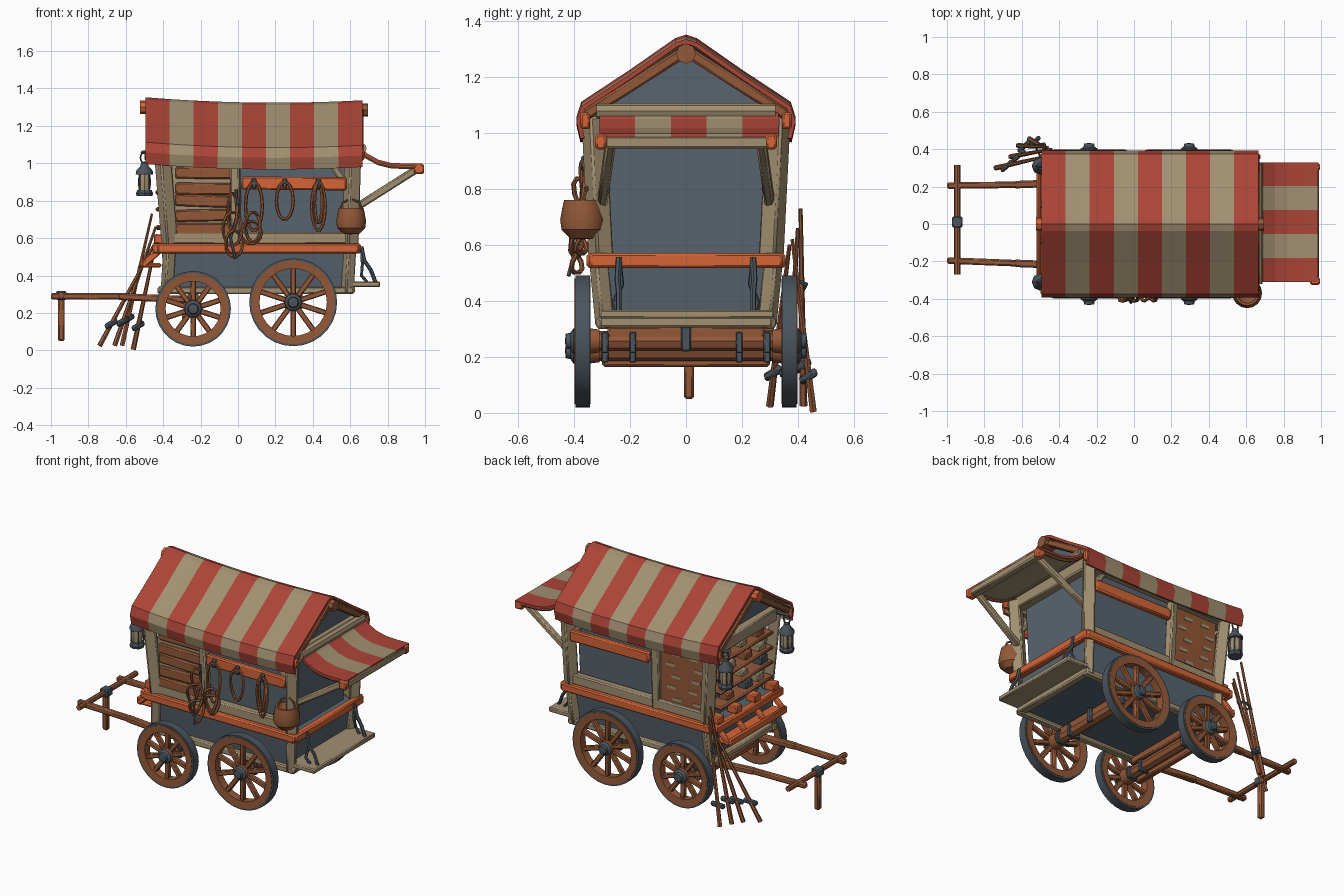
import bpy, bmesh, math, random
from mathutils import Vector, Matrix

if "Cube" in bpy.data.objects:
    bpy.data.objects.remove(bpy.data.objects["Cube"])
random.seed(4)

def material(name, rgb):
    m = bpy.data.materials.new(name)
    m.diffuse_color = (*rgb, 1)
    m.use_nodes = True
    m.node_tree.nodes["Principled BSDF"].inputs["Base Color"].default_value = m.diffuse_color
    return m

RED = material("red_cloth", (0.41, 0.058, 0.038))
BEIGE = material("beige_timber", (0.36, 0.28, 0.165))
WOOD = material("brown_wood", (0.29, 0.098, 0.04))
ORANGE = material("orange_wood", (0.66, 0.13, 0.038))
SLATE = material("slate_panel", (0.10, 0.13, 0.16))
METAL = material("dark_metal", (0.07, 0.09, 0.11))

def finish(name, bm, mats, bevel=0):
    bmesh.ops.recalc_face_normals(bm, faces=bm.faces)
    me = bpy.data.meshes.new(name)
    bm.to_mesh(me)
    bm.free()
    for m in mats if isinstance(mats, (list, tuple)) else [mats]:
        me.materials.append(m)
    ob = bpy.data.objects.new(name, me)
    bpy.context.collection.objects.link(ob)
    if bevel:
        b = ob.modifiers.new("bevel", "BEVEL")
        b.width, b.segments = bevel, 1
    return ob

def prism(name, low, high, mat, bevel=0.006):
    """Solid between two rectangles, each (x0, x1, y0, y1, z)."""
    bm = bmesh.new()
    rings = [[bm.verts.new(p) for p in ((a, c, z), (b, c, z), (b, d, z), (a, d, z))] for a, b, c, d, z in (low, high)]
    bm.faces.new(rings[0])
    bm.faces.new(rings[1])
    for i in range(4):
        j = (i + 1) % 4
        bm.faces.new((rings[0][i], rings[0][j], rings[1][j], rings[1][i]))
    return finish(name, bm, mat, bevel)

def box(name, x0, x1, y0, y1, z0, z1, mat, bevel=0.006):
    return prism(name, (x0, x1, y0, y1, z0), (x0, x1, y0, y1, z1), mat, bevel)

def along(p, q):
    p, q = Vector(p), Vector(q)
    d = q - p
    return Matrix.Translation(p) @ d.to_track_quat('Z', 'Y').to_matrix().to_4x4(), d.length

def beam(name, p, q, w, h, mat, bevel=0.008):
    M, n = along(p, q)
    ob = prism(name, (-w/2, w/2, -h/2, h/2, 0), (-w/2, w/2, -h/2, h/2, n), mat, bevel)
    ob.data.transform(M)
    return ob

def lathe(name, prof, M, mat, n=14, closed=False):
    bm = bmesh.new()
    rings = [[bm.verts.new((max(r, 1e-4)*math.cos(2*math.pi*i/n), max(r, 1e-4)*math.sin(2*math.pi*i/n), z))
              for i in range(n)] for r, z in prof]
    for k in range(len(rings) if closed else len(rings) - 1):
        a, b = rings[k], rings[(k + 1) % len(rings)]
        for i in range(n):
            j = (i + 1) % n
            bm.faces.new((a[i], a[j], b[j], b[i]))
    bm.transform(M)
    return finish(name, bm, mat)

def rod(name, p, q, r, mat, r2=None, n=8):
    M, length = along(p, q)
    return lathe(name, [(0, 0), (r, 0), (r2 or r, length), (0, length)], M, mat, n)

def tube(name, pts, r, mat, cyclic=False):
    cu = bpy.data.curves.new(name, "CURVE")
    cu.dimensions = "3D"
    cu.bevel_depth, cu.bevel_resolution = r, 1
    cu.use_fill_caps = True
    sp = cu.splines.new("POLY")
    sp.points.add(len(pts) - 1)
    for s, p in zip(sp.points, pts):
        s.co = (*p, 1)
    sp.use_cyclic_u = cyclic
    tmp = bpy.data.objects.new(name + "_path", cu)
    me = bpy.data.meshes.new_from_object(tmp)
    bpy.data.objects.remove(tmp)
    me.materials.clear()
    me.materials.append(mat)
    bpy.context.collection.objects.link(bpy.data.objects.new(name, me))

def sheet(name, nu, nv, f, rule, thick):
    """Striped cloth with a plain underside; rule(i, j) picks the material index."""
    bm = bmesh.new()
    g = [[bm.verts.new(f(i, j)) for j in range(nv + 1)] for i in range(nu + 1)]
    for i in range(nu):
        for j in range(nv):
            bm.faces.new((g[i][j], g[i+1][j], g[i+1][j+1], g[i][j+1])).material_index = rule(i, j)
    ob = finish(name, bm, [RED, BEIGE, BEIGE, BEIGE])
    if sum(p.normal.z for p in ob.data.polygons) < 0:
        ob.data.flip_normals()
    s = ob.modifiers.new("thickness", "SOLIDIFY")
    s.thickness, s.offset, s.material_offset = thick, 0, 2
    return ob

# Striped roof with sagging ridge and hanging eaves
half = [(0.37, 0.99), (0.384, 1.05), (0.368, 1.10), (0.2, 1.21), (0.035, 1.325)]
prof = [(-y, z) for y, z in half] + [(0, 1.337)] + half[::-1]
def roof_point(i, j):
    t = i / 9 - 1
    y, z = prof[j]
    return (0.085 + 0.58*t, y, z - 0.02*(1 - t*t) - 0.008*t)
sheet("roof_cloth", 18, 10, roof_point, lambda i, j: (i // 2) % 2, 0.016)
for x in (-0.525, 0.61):
    rod("ridge_pole_end", (x, 0, 1.30 if x < 0 else 1.285), (x + 0.085, 0, 1.30 if x < 0 else 1.285), 0.036, ORANGE if x < 0 else WOOD)
for x in (-0.47, 0.645):
    for s in (-1, 1):
        beam("rafter", (x, 0, 1.295), (x, s*0.36, 1.065), 0.05, 0.04, WOOD)
        beam("eave_end", (x - 0.03, s*0.36, 1.045), (x + 0.03, s*0.36, 1.045), 0.035, 0.06, ORANGE)

# Rear striped awning, its roll, bar and struts
slope = [(0.645, 1.085), (0.69, 1.045), (0.75, 1.012), (0.82, 0.995), (0.9, 0.992), (0.985, 0.992)]
sheet("awning_cloth", 5, 5, lambda i, j: (slope[i][0], -0.31 + 0.128*j, slope[i][1]), lambda i, j: j % 2, 0.014)
rod("awning_roll", (0.66, -0.32, 1.08), (0.66, 0.32, 1.08), 0.028, BEIGE)
beam("awning_bar", (0.965, -0.29, 0.968), (0.965, 0.31, 0.968), 0.05, 0.045, BEIGE)
for s in (-1, 1):
    beam("awning_bar_end", (0.968, s*0.285, 0.97), (0.968, s*0.325, 0.97), 0.055, 0.055, ORANGE)
    beam("awning_strut", (0.95, s*0.27, 0.965), (0.61, s*0.30, 0.75), 0.035, 0.04, BEIGE)
    tube("awning_edge", [(x, s*0.305 + 0.01, z - 0.014) for x, z in slope], 0.01, WOOD)

# Body: lower hull, inner core, gable
prism("lower_hull", (-0.39, 0.58, -0.285, 0.285, 0.32), (-0.41, 0.61, -0.315, 0.315, 0.55), SLATE)
prism("upper_core", (-0.33, 0.565, -0.27, 0.27, 0.54), (-0.35, 0.58, -0.285, 0.285, 1.07), SLATE)
bm = bmesh.new()
ends = [[bm.verts.new((x, y, z)) for y, z in ((-0.33, 1.04), (0.33, 1.04), (0.33, 1.085), (0, 1.28), (-0.33, 1.085))]
        for x in (-0.37, 0.59)]
bm.faces.new(ends[0])
bm.faces.new(ends[1])
for i in range(5):
    bm.faces.new((ends[0][i], ends[0][(i+1) % 5], ends[1][(i+1) % 5], ends[1][i]))
finish("gable_block", bm, SLATE)

# Beige frame, orange belt rail, bars
for s in (-1, 1):
    beam("floor_beam", (-0.43, s*0.295, 0.32), (0.62, s*0.295, 0.32), 0.05, 0.04, BEIGE)
    beam("window_sill", (-0.38, s*0.305, 0.60), (0.61, s*0.305, 0.60), 0.05, 0.065, BEIGE)
    beam("top_plate", (-0.42, s*0.325, 1.02), (0.63, s*0.325, 1.02), 0.05, 0.06, BEIGE)
    beam("belt_rail", (-0.43, s*0.335, 0.545), (0.645, s*0.335, 0.545), 0.04, 0.052, ORANGE)
    beam("hanging_bar", (0.02, s*0.34, 0.895), (0.58, s*0.34, 0.89), 0.035, 0.07, ORANGE)
    for k, (x0, x1) in enumerate(((-0.365, -0.405), (-0.01, -0.015), (0.6, 0.615))):
        w = 0.05 if k == 1 else 0.07
        beam("post_upper", (x0, s*0.305, 0.56), (x1, s*0.33, 1.06), w, w, BEIGE)
        if k != 1:
            beam("post_lower", (x0 - 0.015, s*0.29, 0.31), (x0, s*0.315, 0.57), 0.055, 0.055, BEIGE)
    beam("post_brace", (0.6, s*0.31, 0.85), (0.5, s*0.315, 1.0), 0.035, 0.035, BEIGE)
for x in (-0.40, 0.60):
    beam("end_floor_beam", (x, -0.31, 0.325), (x, 0.31, 0.325), 0.05, 0.04, BEIGE)
    beam("end_top_plate", (x, -0.33, 1.04), (x, 0.33, 1.04), 0.06, 0.08, BEIGE)
for x in (-0.435, 0.635):
    beam("end_belt_rail", (x, -0.345, 0.545), (x, 0.345, 0.545), 0.045, 0.052, ORANGE)

# Plank-covered side bays: rough boards in front, patched panel behind
for s in (-1, 1):
    box("bay_panel", -0.36, -0.03, min(s*0.27, s*0.308), max(s*0.27, s*0.308), 0.61, 1.0, BEIGE if s < 0 else WOOD)
for k in range(5):
    z = 0.655 + 0.072*k
    beam("bay_plank", (-0.335, -0.316, z + random.uniform(-.01, .01)), (-0.035, -0.316, z + random.uniform(-.01, .01)), 0.025, 0.064, WOOD)
    for x in (-0.29, -0.13):
        x += random.uniform(-.03, .03)
        box("bay_patch", x - 0.03, x + 0.03, 0.307, 0.311, z - 0.01, z + 0.01, BEIGE, 0)

# Shelves, goods and sloping tray at the drawbar end
for k in range(4):
    z = 0.66 + 0.095*k
    beam("end_shelf", (-0.385, -0.27, z), (-0.385, 0.27, z + random.uniform(-.015, .015)), 0.11, 0.022, WOOD)
    for y in (-0.18, -0.03, 0.14):
        y += random.uniform(-.03, .03)
        box("shelf_goods", -0.415, -0.35, y - 0.035, y + 0.035, z, z + random.uniform(.04, .065), random.choice([WOOD, BEIGE, METAL]))
beam("tray_floor", (-0.46, -0.29, 0.455), (-0.46, 0.29, 0.455), 0.10, 0.022, ORANGE)
beam("tray_lip", (-0.51, -0.29, 0.465), (-0.51, 0.29, 0.465), 0.02, 0.05, ORANGE)
for y in (-0.28, -0.09, 0.1, 0.28):
    beam("tray_rib", (-0.51, y, 0.45), (-0.41, y, 0.545), 0.03, 0.035, ORANGE)
    box("tray_block", -0.45, -0.38, y - 0.03, y + 0.03, 0.57, 0.62, ORANGE)

# Rear step with hanging straps
box("rear_step", 0.58, 0.76, -0.31, 0.315, 0.338, 0.368, BEIGE)
for s in (-1, 1):
    tube("step_strap", [(0.66, s*0.24, 0.555), (0.675, s*0.245, 0.48), (0.71, s*0.24, 0.43), (0.735, s*0.24, 0.365)], 0.011, METAL)
    tube("step_strap", [(0.66, s*0.24, 0.55), (0.665, s*0.23, 0.46), (0.66, s*0.255, 0.40), (0.69, s*0.25, 0.365)], 0.009, METAL)

# Wheels, axles and undercarriage
for x, z, R in ((-0.24, 0.222, 0.202), (0.295, 0.257, 0.235)):
    for s in (-1, 1):
        M = Matrix.Translation((x, s*0.37, z)) @ Matrix.Rotation(s*-math.pi/2, 4, 'X')
        w = 0.026
        lathe("wheel_tyre", [(R, -w), (R, w), (R - .012, w), (R - .012, -w)], M, METAL, 28, True)
        lathe("wheel_rim", [(R - .011, -w - .003), (R - .011, w + .003), (R - .055, w), (R - .055, -w)], M, WOOD, 28, True)
        lathe("wheel_hub", [(0, -.06), (.042, -.06), (.05, 0), (.044, .03), (0, .03)], M, WOOD)
        lathe("hub_cap", [(.045, .012), (.045, .033), (.03, .043), (.026, .06), (0, .063)], M, METAL, 12)
        for k in range(10):
            a = math.pi*(k + 0.5)/5
            beam("wheel_spoke", M @ Vector((.03*math.cos(a), .03*math.sin(a), 0)),
                 M @ Vector(((R - .04)*math.cos(a), (R - .04)*math.sin(a), 0)), 0.029, 0.029, WOOD, 0.005)
        for y in (0.29, 0.19):
            beam("axle_strap", (x, s*y - 0.012, z - 0.005), (x, s*y + 0.012, z - 0.005), 0.085, 0.075, METAL, 0.004)
    rod("axle", (x, -0.36, z), (x, 0.36, z), 0.036, WOOD)
    beam("axle_block", (x, -0.28, 0.285), (x, 0.28, 0.285), 0.06, 0.05, WOOD)
box("axle_bracket", 0.32, 0.345, -0.018, 0.018, 0.22, 0.31, METAL)
beam("front_crossbar", (-0.28, -0.3, 0.185), (-0.28, 0.3, 0.185), 0.04, 0.04, WOOD)

# Drawbar
for s in (-1, 1):
    beam("drawbar_shaft", (-1.0, 0.005 + s*0.2, 0.29), (-0.62, s*0.21, 0.288), 0.035, 0.035, WOOD)
    beam("drawbar_shaft_root", (-0.64, s*0.21, 0.288), (-0.25, s*0.225, 0.27), 0.04, 0.038, WOOD)
rod("drawbar_handle", (-0.945, -0.27, 0.295), (-0.945, 0.315, 0.295), 0.017, WOOD)
beam("drawbar_leg", (-0.945, 0.01, 0.05), (-0.945, 0.01, 0.3), 0.036, 0.036, WOOD)
box("drawbar_joint", -0.972, -0.918, -0.02, 0.04, 0.268, 0.318, METAL)

# Lanterns
for s in (-1, 1):
    T = Matrix.Translation((-0.5, s*0.31, 0))
    lathe("lantern_base", [(0, .825), (.042, .825), (.046, .84), (.038, .858), (0, .858)], T, METAL, 8)
    lathe("lantern_glass", [(.03, .855), (.036, .90), (.03, .945)], T, BEIGE, 8)
    lathe("lantern_cap", [(0, .94), (.047, .94), (.044, .96), (.022, .985), (.018, 1.005), (0, 1.01)], T, METAL, 8)
    for k in range(4):
        a = math.pi*(k + .5)/2
        c, d = -0.5 + .037*math.cos(a), s*0.31 + .037*math.sin(a)
        rod("lantern_wire", (c, d, .85), (c, d, .95), .005, METAL, n=5)
    tube("lantern_handle", [(-0.5 + .022*math.cos(a*math.pi/5), s*0.31, 1.03 + .03*math.sin(a*math.pi/5)) for a in range(10)], .005, METAL, True)
    beam("lantern_hook", (-0.42, s*0.31, 1.055), (-0.52, s*0.31, 1.06), 0.02, 0.02, METAL)

# Hanging pot
lathe("pot", [(0, .62), (.045, .624), (.075, .655), (.08, .69), (.072, .735), (.066, .762), (.054, .762), (.045, .735), (0, .70)],
      Matrix.Translation((0.605, -0.37, 0)), WOOD, 16)
tube("pot_handle", [(0.545, -0.37, 0.75), (0.56, -0.36, 0.79), (0.605, -0.35, 0.81), (0.65, -0.36, 0.79), (0.665, -0.37, 0.75)], 0.006, WOOD)

# Hanging loops, straps and coils on the front
def loop(name, x, y, z, rx, rz, r, mat, twist=0):
    tube(name, [(x + rx*math.cos(a*math.pi/7), y + twist*math.sin(a*math.pi/3.5), z + rz*math.sin(a*math.pi/7)) for a in range(14)], r, mat, True)
for x, rx, rz in ((0.085, .045, .13), (0.25, .045, .10), (0.43, .036, .13), (0.43, .02, .11)):
    loop("hanging_loop", x, -0.368, 0.90 - rz, rx, rz, 0.009, WOOD, 0.008)
    box("loop_clip", x - .013, x + .013, -0.375, -0.335, 0.865, 0.92, METAL)
for x, z, rx, rz in ((-0.03, .65, .05, .09), (-0.02, .57, .045, .07), (0.07, .63, .055, .06), (0.08, .66, .04, .08), (-0.03, .74, .025, .1)):
    loop("rope_coil", x, -0.38 + random.uniform(-.025, .015), z, rx, rz, 0.009, WOOD, 0.02)
tube("rope_tail", [(-0.01, -0.37, 0.86), (0.0, -0.375, 0.74), (-0.04, -0.39, 0.6), (-0.015, -0.42, 0.49)], 0.008, METAL)

# Long-handled tools leaning on the back corner
for x, y, tx, ty, tz in ((-0.74, 0.30, -0.43, 0.37, 0.60), (-0.66, 0.36, -0.44, 0.40, 0.66), (-0.62, 0.42, -0.46, 0.41, 0.73), (-0.56, 0.455, -0.43, 0.38, 0.62)):
    z = 0.005 if x > -0.6 else 0.025
    rod("tool_handle", (x, y, z), (tx, ty, tz), 0.014, WOOD, 0.007, 6)
    p = Vector((x, y, z)).lerp(Vector((tx, ty, tz)), 0.2)
    beam("tool_head", p - Vector((.03, .03, .015)), p + Vector((.03, .025, .02)), 0.025, 0.03, METAL)
tube("tool_binding", [(-0.50, 0.36, 0.46), (-0.53, 0.42, 0.44), (-0.48, 0.43, 0.46), (-0.46, 0.38, 0.48)], 0.008, METAL, True)

# Smooth round parts, keep crisp edges and faceted cloth
for ob in bpy.context.scene.objects:
    ob.select_set("cloth" not in ob.name)
bpy.context.view_layer.objects.active = bpy.data.objects["lower_hull"]
bpy.ops.object.shade_smooth_by_angle(angle=math.radians(35))
